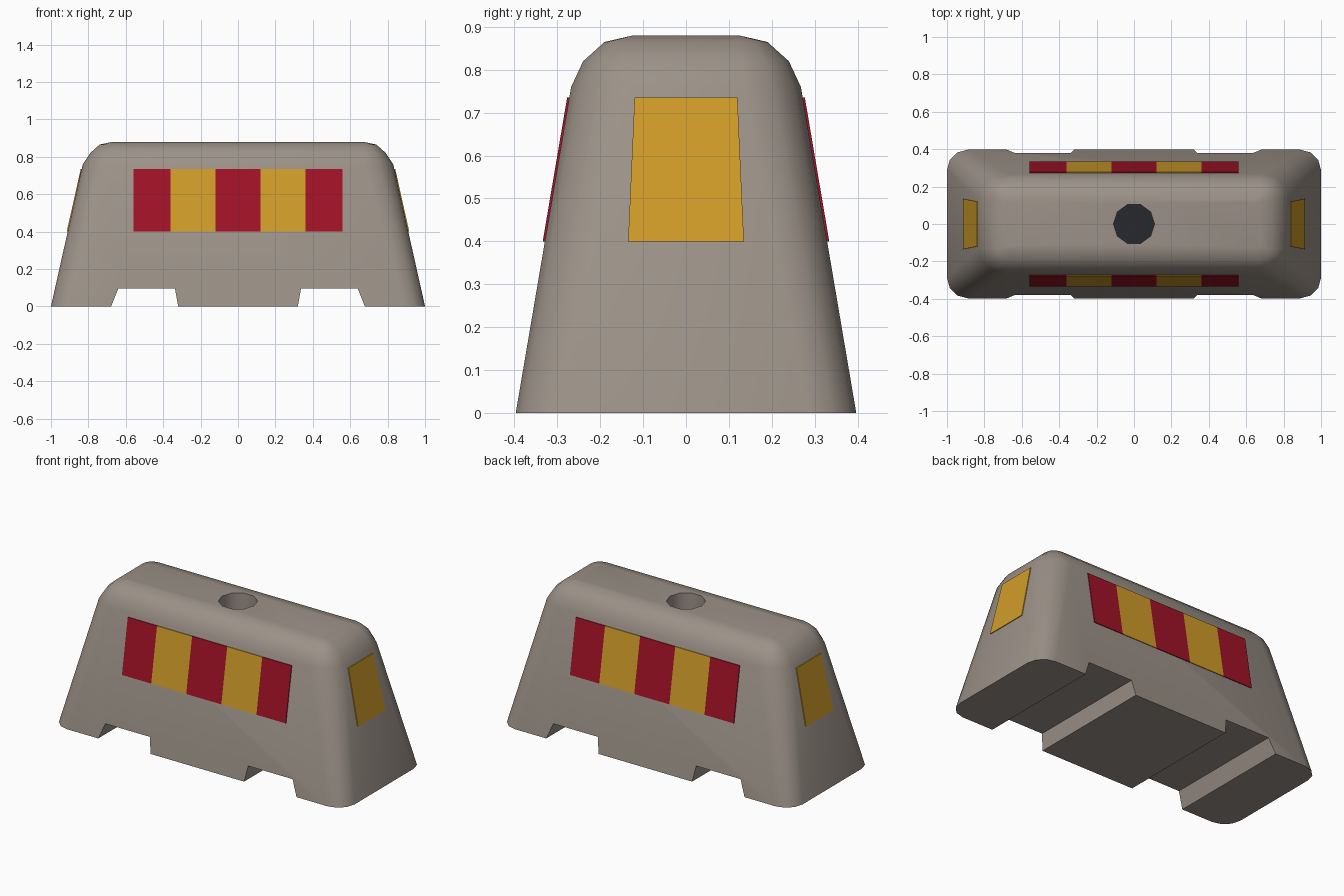
import bpy, bmesh, math
from mathutils import Vector

if "Cube" in bpy.data.objects:
    bpy.data.objects.remove(bpy.data.objects["Cube"])


def material(name, rgb):
    m = bpy.data.materials.new(name)
    m.diffuse_color = (*rgb, 1)
    m.use_nodes = True
    m.node_tree.nodes["Principled BSDF"].inputs["Base Color"].default_value = m.diffuse_color
    return m


CONCRETE = material("concrete", (0.33, 0.285, 0.245))
DARK = material("dark_hole", (0.02, 0.022, 0.025))
RED = material("reflective_red", (0.36, 0.006, 0.02))
YELLOW = material("reflective_yellow", (0.63, 0.335, 0.022))


def loft(name, rings, mats):
    """Closed solid skinned through rings that have equal point counts."""
    bm = bmesh.new()
    loops = [[bm.verts.new(p) for p in ring] for ring in rings]
    n = len(loops[0])
    for a, b in zip(loops, loops[1:]):
        for i in range(n):
            j = (i + 1) % n
            bm.faces.new((a[i], a[j], b[j], b[i]))
    bm.faces.new(loops[0][::-1])
    bm.faces.new(loops[-1])
    bmesh.ops.recalc_face_normals(bm, faces=bm.faces)
    mesh = bpy.data.meshes.new(name)
    bm.to_mesh(mesh)
    bm.free()
    for m in mats:
        mesh.materials.append(m)
    ob = bpy.data.objects.new(name, mesh)
    bpy.context.collection.objects.link(ob)
    return ob


def rounded_rect(z, hx, hy, rx, ry, seg=3):
    pts = []
    for q, (sx, sy) in enumerate(((1, 1), (-1, 1), (-1, -1), (1, -1))):
        for k in range(seg + 1):
            a = math.pi / 2 * (q + k / seg)
            pts.append((sx * (hx - rx) + rx * math.cos(a),
                        sy * (hy - ry) + ry * math.sin(a), z))
    return pts


# Tapered body with a rounded top: z, half x, half y, corner radii
PROFILE = [(0, 1.0, 0.397, 0.11, 0.11), (0.76, 0.83, 0.268, 0.15, 0.135),
           (0.82, 0.79, 0.24, 0.115, 0.11), (0.865, 0.74, 0.19, 0.065, 0.06),
           (0.88, 0.67, 0.125, 0.01, 0.01)]
body = loft("barrier_body", [rounded_rect(*p) for p in PROFILE], [CONCRETE, DARK])

# Cutters: two forklift notches and the blind socket in the top
cutters = []
for s in (-1, 1):
    section = [(0.318, -0.02), (0.68, -0.02), (0.64, 0.095), (0.337, 0.095)]
    section[0], section[1] = (0.316, -0.02), (0.686, -0.02)
    cutters.append(loft("notch_cutter", [[(s * x, y, z) for x, z in section]
                                         for y in (-0.6, 0.6)], [CONCRETE]))
cutters.append(loft("socket_cutter", [[(0.11 * math.cos(i * math.tau / 10),
                                        0.11 * math.sin(i * math.tau / 10), z)
                                       for i in range(10)] for z in (0.6, 1.0)], [CONCRETE]))

bpy.context.view_layer.objects.active = body
for c in cutters:
    c.hide_render = True
    mod = body.modifiers.new("cut", 'BOOLEAN')
    mod.operation, mod.solver, mod.object = 'DIFFERENCE', 'EXACT', c
    bpy.ops.object.modifier_apply(modifier=mod.name)
for c in cutters:
    bpy.data.objects.remove(c)

# Dark floor of the socket
for f in body.data.polygons:
    f.material_index = int(f.normal.z > 0.9 and 0.5 < f.center.z < 0.7)

bpy.ops.object.select_all(action='DESELECT')
body.select_set(True)
bpy.ops.object.shade_smooth_by_angle(angle=math.radians(40))

# Reflective plates lying on the sloped walls
Z0, Z1 = 0.40, 0.735


def wall(axis, z):
    a, b = PROFILE[0], PROFILE[1]
    return a[axis] + (b[axis] - a[axis]) * z / b[0]


def plate(name, mat, axis, sign, bottom, top):
    """axis 1 = end wall (x), 2 = long wall (y); bottom/top = span along the wall."""
    rings = []
    for off in (-0.003, 0.005):
        ring = []
        for u, z in ((bottom[0], Z0), (bottom[1], Z0), (top[1], Z1), (top[0], Z1)):
            d = sign * (wall(axis, z) + off)
            ring.append(Vector((d, u, z) if axis == 1 else (u, d, z)))
        rings.append(ring)
    return loft(name, rings, [mat])


STRIPES = [-0.56, -0.36, -0.12, 0.12, 0.36, 0.56]
for side, s in (("front", -1), ("back", 1)):
    for i, span in enumerate(zip(STRIPES, STRIPES[1:])):
        plate(f"{side}_stripe_{i + 1}", YELLOW if i % 2 else RED, 2, s, span, span)
for side, s in (("left", -1), ("right", 1)):
    plate(f"{side}_end_reflector", YELLOW, 1, s, (-0.135, 0.135), (-0.12, 0.12))
